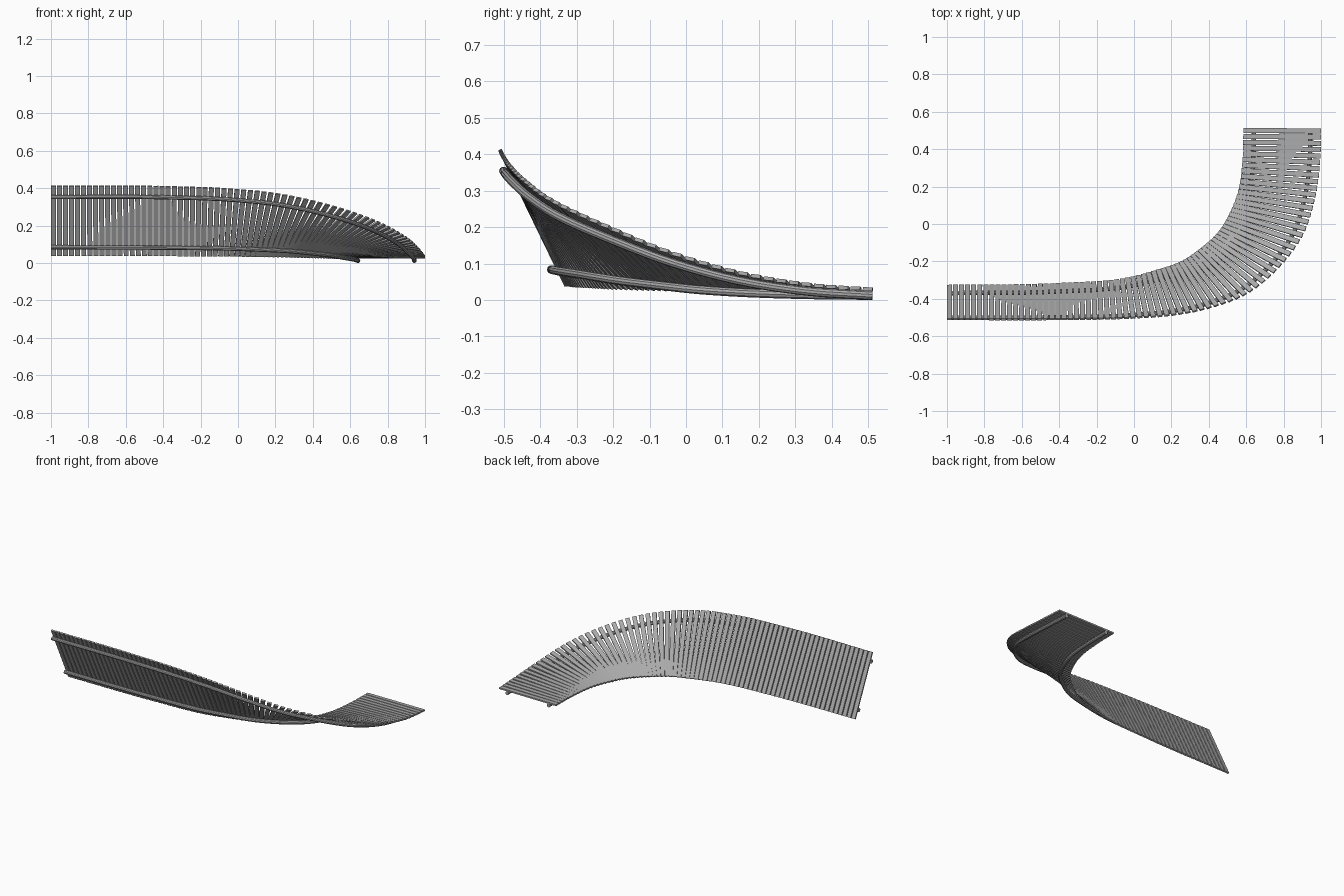
import bpy, bmesh
from mathutils import Vector

cube = bpy.data.objects.get("Cube")
if cube:
    bpy.data.objects.remove(cube, do_unlink=True)

SLATS, WIDTH, THICK = 74, 0.0265, 0.01
RAIL_R, RAIL_INSET = 0.012, 0.057

# Matching points on the raised outer edge and the low inner edge
OUTER = [(-1, -.505, .414), (-.4, -.505, .412), (0, -.497, .396), (.2, -.483, .375),
         (.4, -.445, .336), (.6, -.37, .28), (.8, -.2, .2), (.9, -.06, .142),
         (.965, .13, .084), (.995, .33, .048), (1, .512, .034)]
INNER = [(-1, -.325, .042), (-.4, -.315, .041), (-.03, -.285, .039), (.12, -.245, .038),
         (.25, -.2, .037), (.355, -.13, .036), (.46, -.03, .035), (.51, .055, .034),
         (.558, .18, .034), (.58, .345, .034), (.585, .512, .034)]
OUTER = [Vector(p) for p in OUTER]
INNER = [Vector(p) for p in INNER]
MIDDLE = [(a + b) / 2 for a, b in zip(OUTER, INNER)]

# Distance along the middle of the deck
DIST = [0.0]
for a, b in zip(MIDDLE, MIDDLE[1:]):
    DIST.append(DIST[-1] + (b - a).length)
LENGTH = DIST[-1]


def slope(pts, i):
    """Smooth tangent at a control point."""
    if i == 0 or i == len(pts) - 1:
        j = min(i, len(pts) - 2)
        return (pts[j + 1] - pts[j]) / (DIST[j + 1] - DIST[j])
    h0, h1 = DIST[i] - DIST[i - 1], DIST[i + 1] - DIST[i]
    d0, d1 = (pts[i] - pts[i - 1]) / h0, (pts[i + 1] - pts[i]) / h1
    return (d0 * h1 + d1 * h0) / (h0 + h1)


def sample(pts, s):
    """Smooth curve through the points at distance s."""
    i = max(k for k in range(len(pts) - 1) if k == 0 or DIST[k] <= s)
    h = DIST[i + 1] - DIST[i]
    t = (s - DIST[i]) / h
    a, b = pts[i], pts[i + 1]
    return (a + (b - a) * (t * t * (3 - 2 * t))
            + slope(pts, i) * (h * t * (1 - t) ** 2)
            - slope(pts, i + 1) * (h * t * t * (1 - t)))


def frame(s):
    """Outer point, inner point, across, along and up directions."""
    o, i = sample(OUTER, s), sample(INNER, s)
    e = 0.005
    lo, hi = max(0, s - e), min(LENGTH, s + e)
    along = sample(MIDDLE, hi) - sample(MIDDLE, lo)
    across = (o - i).normalized()
    along = (along - across * along.dot(across)).normalized()
    return o, i, across, along, across.cross(along).normalized()


def material(name, value):
    m = bpy.data.materials.new(name)
    m.use_nodes = True
    colour = (value, value, value, 1)
    m.diffuse_color = colour
    m.node_tree.nodes["Principled BSDF"].inputs["Base Color"].default_value = colour
    return m


grey = material("weathered grey", 0.4)

# Deck: separate flat slats laid across the path
bm = bmesh.new()
for n in range(SLATS):
    s = WIDTH / 2 + (LENGTH - WIDTH) * n / (SLATS - 1)
    o, i, across, along, up = frame(s)
    box = bmesh.ops.create_cube(bm, size=1)["verts"]
    centre = (o + i) / 2 - up * THICK / 2
    for v in box:
        c = v.co.copy()
        v.co = (centre + across * c.x * (o - i).length
                + along * c.y * WIDTH + up * c.z * THICK)
bmesh.ops.recalc_face_normals(bm, faces=bm.faces)
mesh = bpy.data.meshes.new("deck_slats")
bm.to_mesh(mesh)
bm.free()
mesh.materials.append(grey)
bpy.context.collection.objects.link(bpy.data.objects.new("deck_slats", mesh))


# Round rails running underneath the slats
def rail(name, outer):
    curve = bpy.data.curves.new(name, "CURVE")
    curve.dimensions = "3D"
    curve.bevel_depth = RAIL_R
    curve.bevel_resolution = 3
    curve.use_fill_caps = True
    steps = 80
    spline = curve.splines.new("POLY")
    spline.points.add(steps)
    for k, p in enumerate(spline.points):
        o, i, across, along, up = frame(LENGTH * k / steps)
        base = o - across * RAIL_INSET if outer else i + across * RAIL_INSET
        p.co = (*(base - up * (THICK + RAIL_R)), 1)
    curve.materials.append(grey)
    ob = bpy.data.objects.new(name, curve)
    bpy.context.collection.objects.link(ob)
    bpy.ops.object.select_all(action="DESELECT")
    ob.select_set(True)
    bpy.context.view_layer.objects.active = ob
    bpy.ops.object.convert(target="MESH")
    bpy.ops.object.shade_smooth_by_angle()


rail("outer_rail", True)
rail("inner_rail", False)
